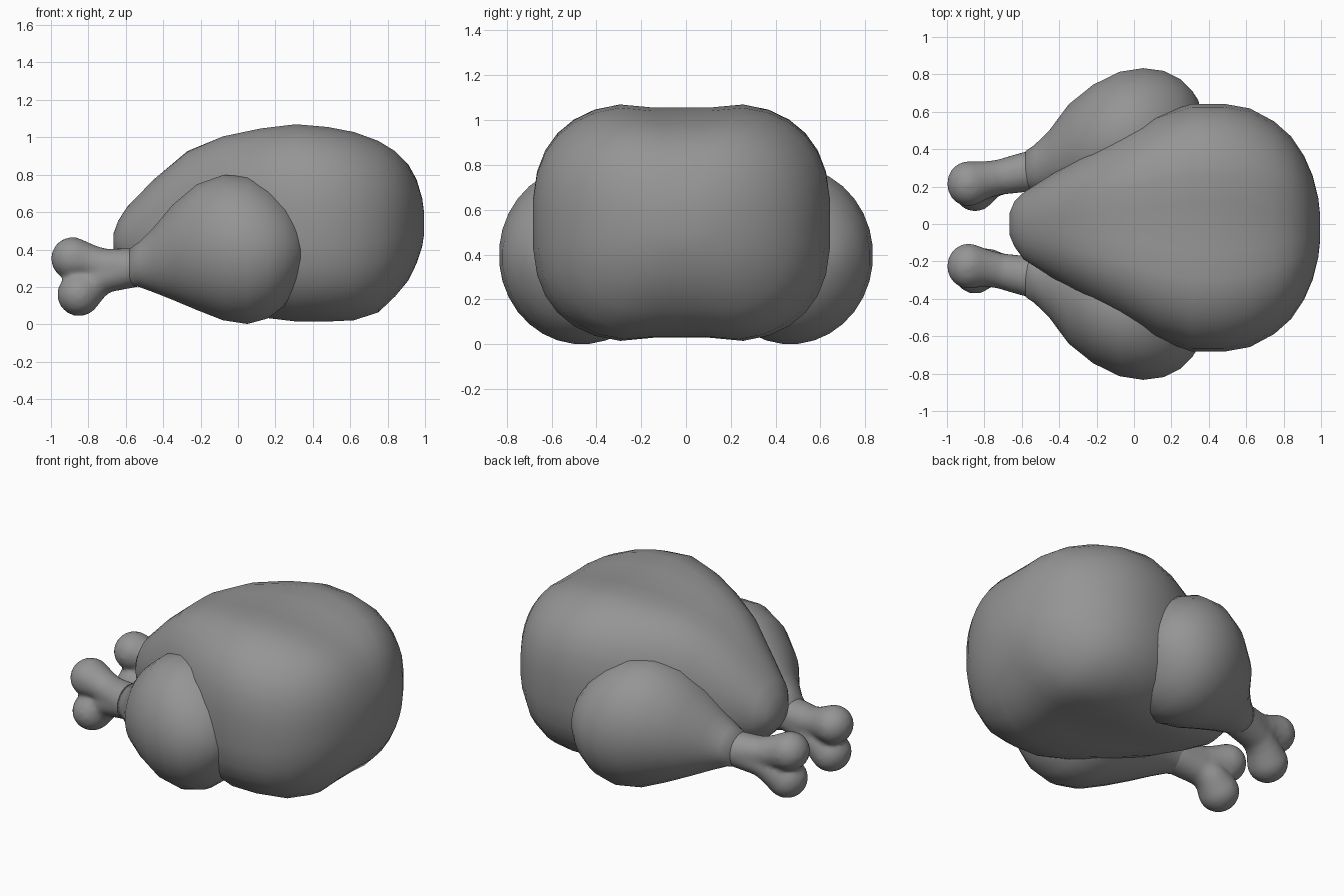
import bpy, bmesh
from math import sin, cos, pi, exp, copysign
from mathutils import Vector, Matrix

grey = bpy.data.materials.new("dark_grey")
grey.diffuse_color = (0.3, 0.3, 0.3, 1)


def finish(bm, name):
    bmesh.ops.recalc_face_normals(bm, faces=bm.faces)
    mesh = bpy.data.meshes.new(name)
    bm.to_mesh(mesh)
    bm.free()
    mesh.polygons.foreach_set("use_smooth", [True] * len(mesh.polygons))
    mesh.materials.append(grey)
    obj = bpy.data.objects.new(name, mesh)
    bpy.context.collection.objects.link(obj)
    return obj


def spow(v, e):
    return copysign(abs(v) ** e, v)


def loft(name, rings, dip=0.0, segs=32):
    """Rings: (x, y centre, half width, z bottom, z top, squareness)."""
    bm = bmesh.new()
    loops = []
    for x, yc, hw, zb, zt, n in rings:
        zc, h = (zb + zt) / 2, (zt - zb) / 2
        loop = []
        for i in range(segs):
            t = 2 * pi * (i + 0.5) / segs
            y = hw * spow(cos(t), 2 / n)
            crease = dip * (hw / 0.66) ** 1.5 * exp(-(y / 0.2) ** 2)
            z = h * spow(sin(t), 2 / n)
            z -= crease * z / h
            loop.append(bm.verts.new((x, yc + y, zc + z)))
        loops.append(loop)
    for a, b in zip(loops, loops[1:]):
        for i in range(segs):
            j = (i + 1) % segs
            bm.faces.new((a[i], a[j], b[j], b[i]))
    bm.faces.new(loops[0])
    bm.faces.new(loops[-1])
    return finish(bm, name)


# Body with a shallow crease along the breast and back
loft("body", [
    (-0.665, 0, 0.06, 0.40, 0.49, 2.0),
    (-0.64, 0, 0.12, 0.34, 0.56, 2.0),
    (-0.59, -0.01, 0.18, 0.28, 0.64, 2.1),
    (-0.45, -0.01, 0.27, 0.20, 0.79, 2.2),
    (-0.27, -0.01, 0.38, 0.12, 0.95, 2.5),
    (-0.08, -0.01, 0.49, 0.06, 1.035, 2.6),
    (0.12, -0.015, 0.60, 0.01, 1.075, 2.7),
    (0.31, -0.02, 0.665, -0.01, 1.095, 2.8),
    (0.48, -0.02, 0.665, -0.01, 1.08, 2.8),
    (0.62, -0.02, 0.64, -0.005, 1.055, 2.7),
    (0.75, -0.02, 0.57, 0.035, 1.01, 2.6),
    (0.84, -0.02, 0.49, 0.12, 0.955, 2.5),
    (0.91, -0.02, 0.385, 0.21, 0.88, 2.4),
    (0.955, -0.02, 0.28, 0.31, 0.79, 2.3),
    (0.985, -0.02, 0.16, 0.41, 0.68, 2.2),
    (0.995, -0.02, 0.07, 0.48, 0.60, 2.0),
], dip=0.055)


# Knuckle bone: chains of balls fused into one surface
def bone(name, side, y_upper, y_lower):
    bm = bmesh.new()
    upper = [(-0.54, 0.285, 0.305, 0.105), (-0.72, 0.25, 0.315, 0.09),
             (-0.80, 0.235, 0.335, 0.095), (-0.885, y_upper, 0.352, 0.115)]
    lower = [(-0.54, 0.285, 0.305, 0.105), (-0.72, 0.25, 0.255, 0.09),
             (-0.78, 0.23, 0.215, 0.095), (-0.85, y_lower, 0.16, 0.117)]
    for path in (upper, lower):
        for a, b in zip(path, path[1:]):
            for k in range(7):
                x, y, z, r = Vector(a).lerp(Vector(b), k / 6)
                place = Matrix.Translation((x, side * y, z)) @ Matrix.Diagonal((1, 1.06, 1, 1))
                bmesh.ops.create_icosphere(bm, subdivisions=3, radius=r, matrix=place)
    obj = finish(bm, name)
    fuse = obj.modifiers.new("fuse", 'REMESH')
    fuse.mode = 'VOXEL'
    fuse.voxel_size = 0.016
    fuse.use_smooth_shade = True
    soften = obj.modifiers.new("soften", 'SMOOTH')
    soften.iterations = 6


# Legs
for label, side, y_up, y_low in (("right", -1, 0.225, 0.25), ("left", 1, 0.215, 0.19)):
    loft(label + "_thigh", [(x, side * y, w, zb, zt, 2.0) for x, y, w, zb, zt in [
        (-0.58, 0.285, 0.105, 0.205, 0.405),
        (-0.53, 0.30, 0.125, 0.20, 0.44),
        (-0.45, 0.335, 0.17, 0.17, 0.52),
        (-0.35, 0.385, 0.255, 0.13, 0.64),
        (-0.22, 0.43, 0.315, 0.075, 0.75),
        (-0.08, 0.46, 0.355, 0.02, 0.80),
        (0.05, 0.465, 0.37, 0.00, 0.795),
        (0.16, 0.465, 0.355, 0.03, 0.745),
        (0.25, 0.465, 0.31, 0.10, 0.68),
        (0.31, 0.46, 0.255, 0.18, 0.61),
        (0.345, 0.46, 0.20, 0.26, 0.52),
        (0.37, 0.45, 0.09, 0.33, 0.46),
    ]])
    bone(label + "_bone", side, y_up, y_low)
